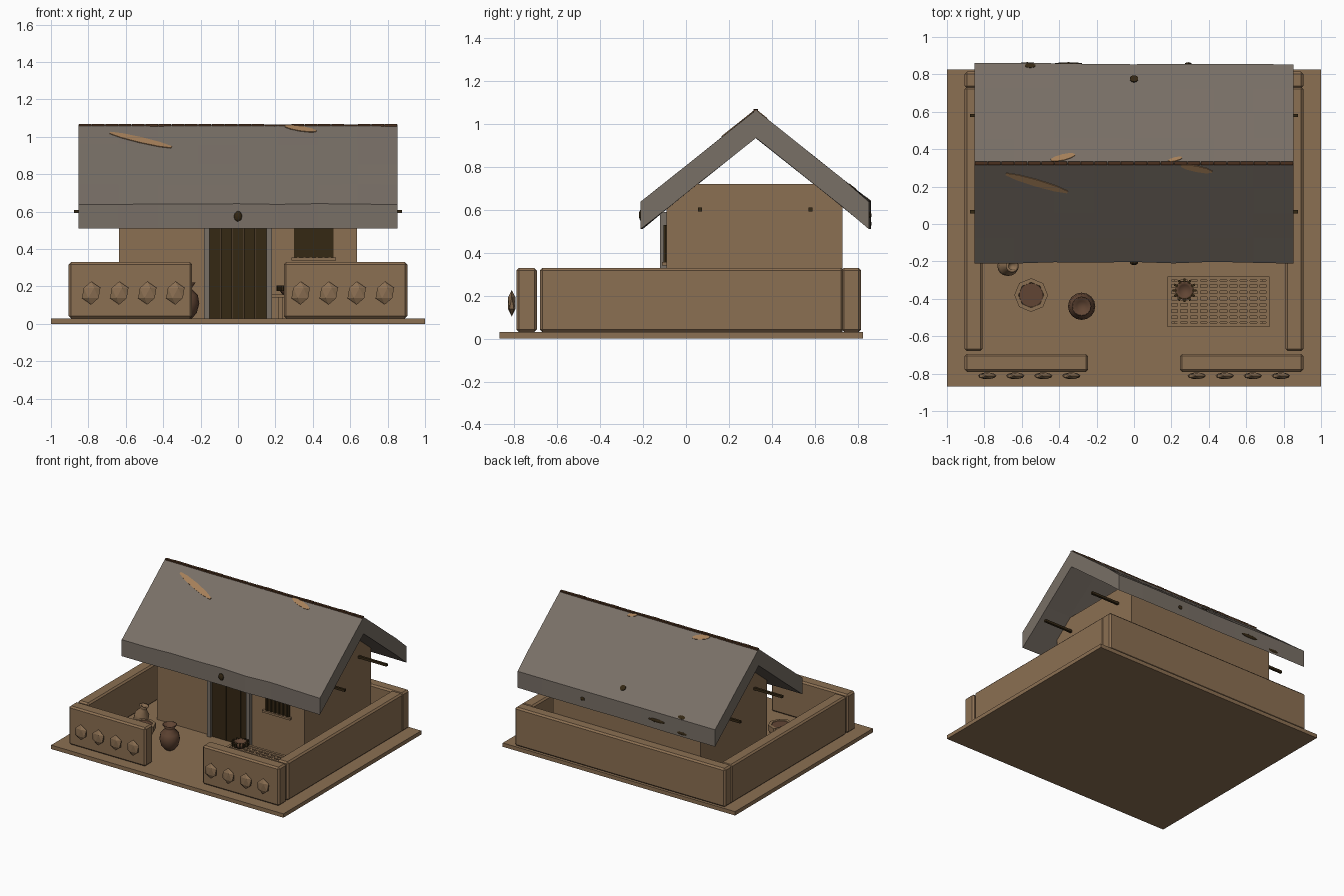
import bpy, bmesh, math, random
from mathutils import Matrix, Vector

random.seed(4)
cube = bpy.data.objects.get("Cube")
if cube:
    bpy.data.objects.remove(cube, do_unlink=True)


def material(name, rgb):
    m = bpy.data.materials.new(name)
    m.use_nodes = True
    m.diffuse_color = (*rgb, 1)
    m.node_tree.nodes["Principled BSDF"].inputs["Base Color"].default_value = (*rgb, 1)
    return m


CLAY = material("tan clay", (0.26, 0.16, 0.085))
SLATE = material("grey slate", (0.19, 0.16, 0.133))
RUST = material("rust tan", (0.38, 0.215, 0.1))
DARK = material("dark wood", (0.035, 0.021, 0.007))
RIDGE = material("ridge brown", (0.07, 0.03, 0.013))
POT = material("pot brown", (0.12, 0.06, 0.034))


def finish(name, bm, mat, smooth=False):
    bmesh.ops.recalc_face_normals(bm, faces=bm.faces[:])
    me = bpy.data.meshes.new(name)
    bm.to_mesh(me)
    bm.free()
    ob = bpy.data.objects.new(name, me)
    bpy.context.collection.objects.link(ob)
    me.materials.append(mat)
    if smooth:
        me.polygons.foreach_set("use_smooth", [True] * len(me.polygons))
    return ob


def add_box(bm, x, y, z):
    """Box from three (low, high) ranges."""
    size = [b - a for a, b in (x, y, z)]
    mid = [(a + b) / 2 for a, b in (x, y, z)]
    bmesh.ops.create_cube(bm, size=1, matrix=Matrix.Translation(mid) @ Matrix.Diagonal((*size, 1)))


def box(name, x, y, z, mat, bevel=0):
    bm = bmesh.new()
    add_box(bm, x, y, z)
    if bevel:
        bmesh.ops.bevel(bm, geom=bm.edges[:], offset=bevel, segments=1, affect="EDGES")
    return finish(name, bm, mat)


def lathe(name, profile, place, mat, sides=16, smooth=True):
    """Revolve (radius, height) points around the local z axis."""
    bm = bmesh.new()
    rings = [[bm.verts.new((r * math.cos(a), r * math.sin(a), h))
              for a in (math.tau * i / sides for i in range(sides))] for r, h in profile]
    for low, high in zip(rings, rings[1:]):
        for i in range(sides):
            j = (i + 1) % sides
            bm.faces.new((low[i], low[j], high[j], high[i]))
    bm.faces.new(rings[0])
    bm.faces.new(rings[-1])
    bm.transform(place)
    return finish(name, bm, mat, smooth)


def blob(name, at, size, mat, level=2):
    bm = bmesh.new()
    bmesh.ops.create_icosphere(bm, subdivisions=level, radius=1,
                               matrix=Matrix.Translation(at) @ Matrix.Diagonal((*size, 1)))
    return finish(name, bm, mat)


# Ground slab and yard walls
box("ground_slab", (-1, 1), (-0.87, 0.825), (0, 0.03), CLAY)
WALL_Z = (0.03, 0.33)
for side, s in (("left", 1), ("right", -1)):
    box(side + "_yard_wall", sorted((s * 0.81, s * 0.905)), (-0.68, 0.735), WALL_Z, CLAY, 0.012)
    box(side + "_front_wall", sorted((s * 0.245, s * 0.905)), (-0.79, -0.695), WALL_Z, CLAY, 0.012)
    # Faceted studs on the front walls
    for i in range(4):
        blob(f"{side}_wall_stud_{i + 1}", (s * (0.335 + 0.15 * i), -0.812, 0.165),
             (0.055, 0.02, 0.062), CLAY, 1)
box("back_yard_wall", (-0.905, 0.905), (0.725, 0.815), WALL_Z, CLAY, 0.012)

# House body
box("house_body", (-0.635, 0.635), (-0.09, 0.73), (0.03, 0.72), CLAY)

# Door of upright planks between stone jambs
bm = bmesh.new()
plank = 0.31 / 5
for i in range(5):
    x0 = -0.155 + plank * i
    add_box(bm, (x0 + 0.001, x0 + plank - 0.001), (-0.1, -0.08), (0.03, 0.57))
finish("door", bm, DARK)
for side, s in (("left", 1), ("right", -1)):
    box(side + "_door_jamb", sorted((s * 0.153, s * 0.183)), (-0.12, -0.08), (0.03, 0.58), SLATE)
box("door_lintel", (-0.183, 0.183), (-0.12, -0.08), (0.56, 0.59), SLATE)

# Window with bars and sill
box("window_pane", (0.3, 0.51), (-0.096, -0.085), (0.355, 0.53), DARK)
bm = bmesh.new()
for i in range(6):
    x0 = 0.315 + 0.034 * i
    add_box(bm, (x0, x0 + 0.012), (-0.104, -0.09), (0.355, 0.53))
finish("window_bars", bm, DARK)
box("window_sill", (0.285, 0.525), (-0.112, -0.085), (0.34, 0.356), CLAY)

# Roof: a bent slab with slightly uneven eaves
RIDGE_Y, RIDGE_Z, RUN, DROP, THICK = 0.325, 1.065, 0.533, 0.425, 0.13
steps, spans = 4, 8
bm = bmesh.new()
sections = []
for i in range(spans + 1):
    x = -0.853 + 1.706 * i / spans
    top, under = [], []
    for k in range(-steps, steps + 1):
        t = k / steps
        wave = random.uniform(-0.006, 0.006) if abs(k) == steps else random.uniform(-0.002, 0.002)
        y, z = RIDGE_Y + RUN * t, RIDGE_Z - DROP * abs(t)
        top.append(bm.verts.new((x, y + wave, z + (wave * 0.5 if k else 0))))
        under.append(bm.verts.new((x, y + wave, z - THICK)))
    sections.append(top + under[::-1])
for a, b in zip(sections, sections[1:]):
    for k in range(len(a)):
        n = (k + 1) % len(a)
        bm.faces.new((a[k], a[n], b[n], b[k]))
for end in (sections[0], sections[-1]):
    for k in range(2 * steps):
        bm.faces.new((end[k], end[k + 1], end[-2 - k], end[-1 - k]))
finish("roof", bm, SLATE)

# Ridge caps
bm = bmesh.new()
for i in range(24):
    x0 = -0.853 + i * 1.706 / 24
    add_box(bm, (x0 + 0.002, x0 + 0.069), (RIDGE_Y - 0.01, RIDGE_Y + 0.01),
            (RIDGE_Z - 0.015, RIDGE_Z + random.uniform(0.002, 0.005)))
finish("ridge_caps", bm, RIDGE)


def roof_patch(name, x, y, length, width, angle, mat):
    """Thin pointed plate lying on a roof slope."""
    s = 1 if y < RIDGE_Y else -1
    up = Vector((0, s * RUN, DROP)).normalized()
    side = Vector((s, 0, 0))
    out = side.cross(up)
    place = Matrix((side, up, out)).transposed().to_4x4()
    place.translation = (x, y, RIDGE_Z - DROP * abs(y - RIDGE_Y) / RUN)
    bm = bmesh.new()
    bmesh.ops.create_cone(bm, cap_ends=True, segments=10, radius1=0.5, radius2=0.5, depth=0.009,
                          matrix=place @ Matrix.Rotation(angle, 4, "Z")
                          @ Matrix.Diagonal((length, width, 1, 1)))
    finish(name, bm, mat)


# Rust stains and dark knobs on the roof
roof_patch("front_rust_long", -0.52, 0.22, 0.37, 0.045, -0.36, RUST)
roof_patch("front_rust_short", 0.335, 0.296, 0.18, 0.04, -0.25, RUST)
roof_patch("back_rust_long", -0.38, 0.355, 0.14, 0.04, 0.3, RUST)
roof_patch("back_rust_short", 0.22, 0.345, 0.08, 0.025, 0.3, RUST)
roof_patch("back_dark_spot", 0, 0.775, 0.045, 0.045, 0, DARK)
roof_patch("eave_dark_spot", -0.555, 0.845, 0.06, 0.03, 0, DARK)
blob("front_eave_knob", (0, -0.208, 0.575), (0.022, 0.012, 0.028), DARK)
for i, (x, z, w) in enumerate(((0.29, 0.575, 0.018), (-0.35, 0.575, 0.075), (-0.57, 0.535, 0.05))):
    blob(f"back_eave_knob_{i + 1}", (x, 0.857, z), (w, 0.008, 0.014), DARK)

# Beam ends poking out of the gables
for name, y in (("front", 0.065), ("back", 0.58)):
    box(name + "_roof_beam", (-0.878, 0.878), (y - 0.009, y + 0.009), (0.592, 0.61), DARK)

# Pots in the yard
lathe("round_jar", [(0.035, 0), (0.06, 0.03), (0.073, 0.08), (0.065, 0.125), (0.035, 0.155),
                    (0.035, 0.165), (0.052, 0.19), (0.046, 0.19), (0.028, 0.165)],
      Matrix.Translation((-0.28, -0.44, 0.03)), POT)
bowl_at = Matrix.Translation((-0.55, -0.38, 0.03))
lathe("low_bowl", [(0.06, 0), (0.09, 0.06), (0.09, 0.1), (0.068, 0.1), (0.06, 0.06)],
      bowl_at, CLAY, 8, False)
lathe("bowl_filling", [(0.064, 0.06), (0.064, 0.096)], bowl_at, POT, 16, False)
lean = Matrix.Translation((-0.69, -0.225, 0.03)) @ Matrix.Rotation(0.25, 4, "Y")
lathe("leaning_jar", [(0.03, 0), (0.052, 0.04), (0.052, 0.09), (0.025, 0.13), (0.025, 0.145),
                      (0.035, 0.16), (0.02, 0.16), (0.018, 0.14)], lean, CLAY)

# Drying table with a lattice top
X0, X1, Y0, Y1 = 0.18, 0.725, -0.55, -0.28
bm = bmesh.new()
for a, b in ((X0, X0 + 0.02), (X1 - 0.02, X1)):
    add_box(bm, (a, b), (Y0, Y1), (0.14, 0.156))
for a, b in ((Y0, Y0 + 0.02), (Y1 - 0.02, Y1)):
    add_box(bm, (X0, X1), (a, b), (0.14, 0.156))
for i in range(9):
    x = X0 + 0.06 + i * (X1 - X0 - 0.12) / 8
    add_box(bm, (x - 0.008, x + 0.008), (Y0, Y1), (0.143, 0.153))
for i in range(7):
    y = Y0 + 0.035 + i * (Y1 - Y0 - 0.07) / 6
    add_box(bm, (X0, X1), (y - 0.009, y + 0.009), (0.145, 0.155))
for x in (X0 + 0.035, X1 - 0.06):
    for y in (Y0 + 0.01, Y1 - 0.035):
        add_box(bm, (x, x + 0.025), (y, y + 0.025), (0.03, 0.145))
finish("drying_table", bm, CLAY)

# Dark bowl with ribbed rim on the table
dish_at = Matrix.Translation((0.27, -0.355, 0.155))
lathe("table_bowl", [(0.03, 0), (0.05, 0.025), (0.05, 0.045), (0.038, 0.05), (0.03, 0.035)],
      dish_at, POT)
bm = bmesh.new()
for i in range(12):
    turn = Matrix.Rotation(math.tau * i / 12, 4, "Z")
    bmesh.ops.create_cube(bm, size=1, matrix=dish_at @ turn @ Matrix.Translation((0.052, 0, 0.035))
                          @ Matrix.Diagonal((0.022, 0.012, 0.03, 1)))
finish("table_bowl_ribs", bm, DARK)
